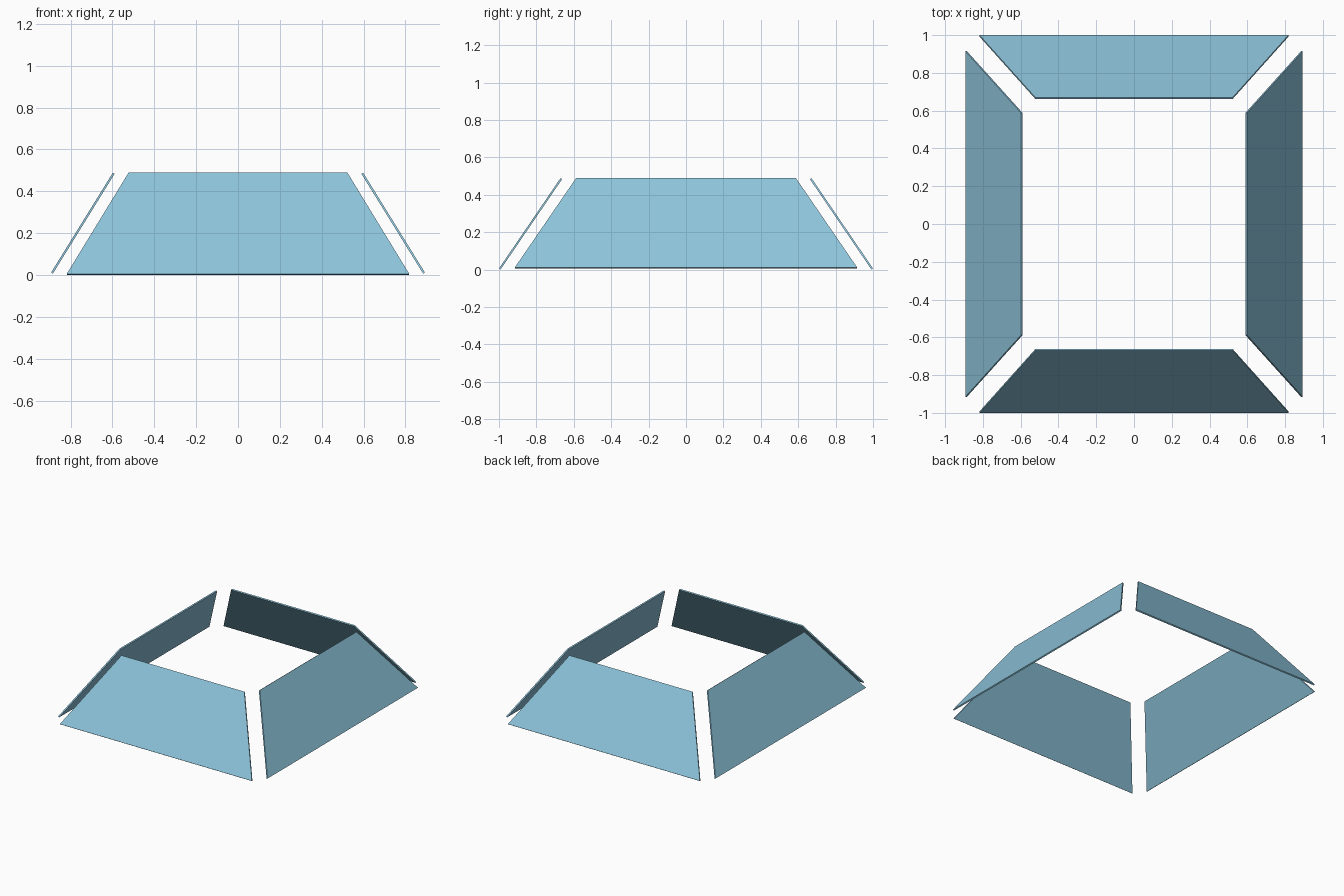
import bpy
from mathutils import Vector, Matrix
import math

if "Cube" in bpy.data.objects:
    bpy.data.objects.remove(bpy.data.objects["Cube"])

T = 0.01  # panel thickness

mat = bpy.data.materials.new("light blue")
mat.diffuse_color = (0.265, 0.546, 0.70, 1)
mat.use_nodes = True
mat.node_tree.nodes["Principled BSDF"].inputs["Base Color"].default_value = mat.diffuse_color


def panel(name, half_bottom, half_top, bottom, top, angle):
    """Sloped trapezoid slab facing -y, turned about z.
    bottom and top are (distance outward, height) of the outer face."""
    (d0, z0), (d1, z1) = bottom, top
    outer = [Vector((-half_bottom, -d0, z0)), Vector((half_bottom, -d0, z0)),
             Vector((half_top, -d1, z1)), Vector((-half_top, -d1, z1))]
    inward = Vector((0, z1 - z0, -(d0 - d1))).normalized() * T
    verts = outer + [v + inward for v in outer]
    faces = [(0, 1, 2, 3), (7, 6, 5, 4)]
    faces += [(i, i + 4, (i + 1) % 4 + 4, (i + 1) % 4) for i in range(4)]
    mesh = bpy.data.meshes.new(name)
    mesh.from_pydata(verts, [], faces)
    mesh.transform(Matrix.Rotation(angle, 4, 'Z'))
    mesh.materials.append(mat)
    obj = bpy.data.objects.new(name, mesh)
    bpy.context.collection.objects.link(obj)


# Front and back panels
for name, a in (("front_panel", 0), ("back_panel", math.pi)):
    panel(name, 0.818, 0.523, (1.0, 0.006), (0.671, 0.489), a)

# Side panels
for name, a in (("right_panel", math.pi / 2), ("left_panel", -math.pi / 2)):
    panel(name, 0.915, 0.588, (0.893, 0.012), (0.598, 0.489), a)
